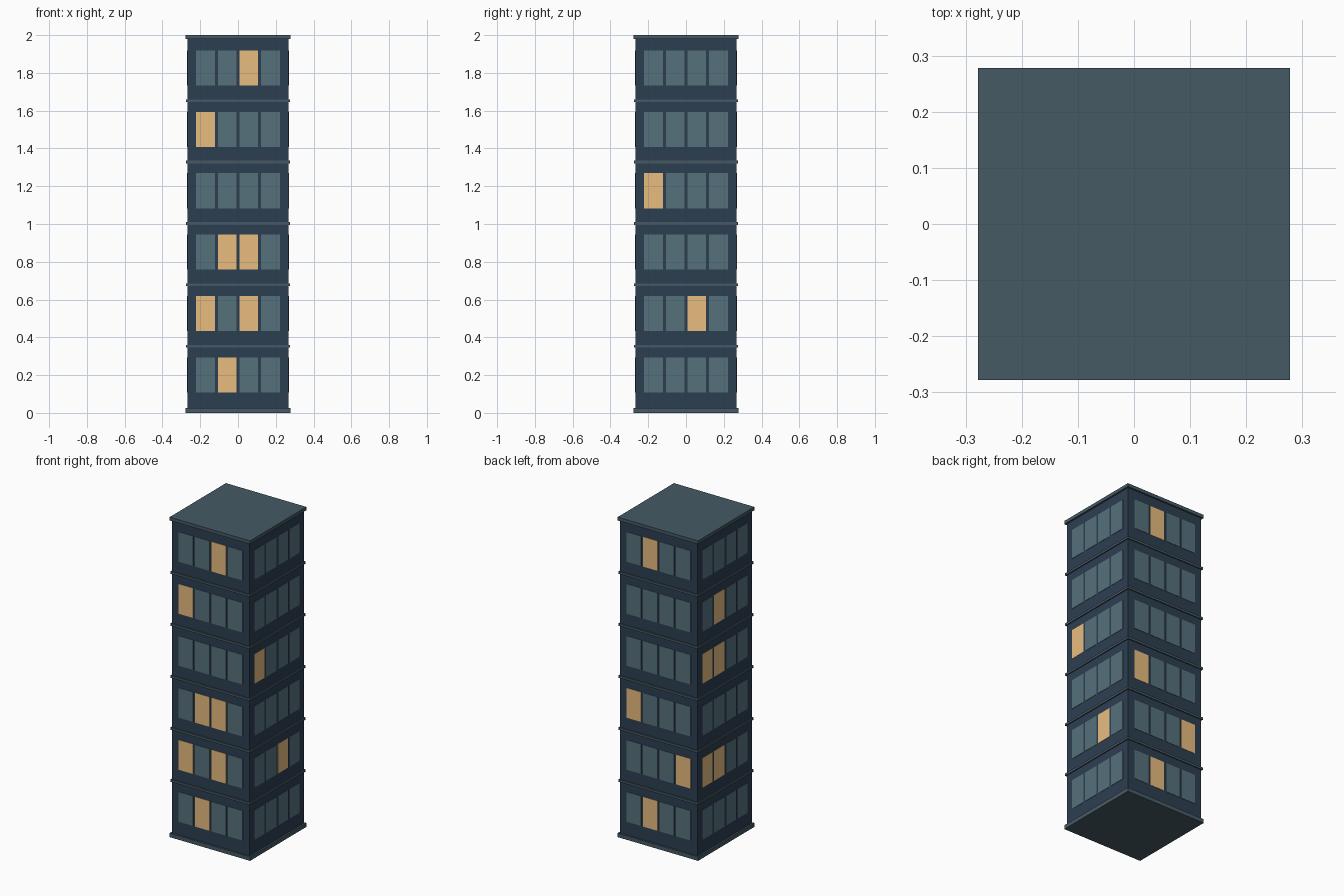
import bpy
from math import pi
from mathutils import Matrix, Vector

if "Cube" in bpy.data.objects:
    bpy.data.objects.remove(bpy.data.objects["Cube"])

FLOORS = 6
PITCH = 0.325          # storey height
HALF = 0.268           # wall half width


def material(name, rgb):
    def lin(c):
        c /= 255
        return c / 12.92 if c <= 0.04045 else ((c + 0.055) / 1.055) ** 2.4
    m = bpy.data.materials.new(name)
    m.diffuse_color = (*[lin(c) for c in rgb], 1)
    m.use_nodes = True
    m.node_tree.nodes["Principled BSDF"].inputs["Base Color"].default_value = m.diffuse_color
    return m


wall_mat = material("wall", (44, 62, 80))
trim_mat = material("trim", (69, 90, 100))
dark_mat = material("window_dark", (86, 113, 124))
lit_mat = material("window_lit", (232, 188, 128))


def box(name, size, centre, mat, turn=0.0):
    bpy.ops.mesh.primitive_cube_add(size=1)
    ob = bpy.context.object
    ob.name = name
    place = (Matrix.Rotation(turn, 4, 'Z') @ Matrix.Translation(Vector(centre))
             @ Matrix.Diagonal((*size, 1)))
    ob.data.transform(place)
    ob.data.materials.append(mat)
    return ob


def slab(name, half, low, high, mat):
    return box(name, (2 * half, 2 * half, high - low), (0, 0, (low + high) / 2), mat)


# Tower body, base and roof
slab("tower_body", HALF, 0.01, 1.99, wall_mat)
slab("base_slab", 0.278, 0.0, 0.025, trim_mat)
slab("roof_slab", 0.278, 1.979, 2.0, trim_mat)

# Thin bands between storeys
for i in range(1, FLOORS):
    z = 0.028 + PITCH * i
    slab(f"floor_band_{i}", 0.275, z - 0.007, z + 0.007, trim_mat)

# Lit windows as (floor, column), columns counted left to right from outside
lit = {
    "front": {(0, 1), (1, 0), (1, 2), (2, 1), (2, 2), (4, 0), (5, 2)},
    "right": {(1, 2), (3, 0)},
    "back": {(0, 1), (1, 3), (2, 0), (5, 1)},
    "left": {(1, 0), (1, 1), (3, 0), (3, 1), (4, 1)},
}

# Four windows per storey on each side
for side, (label, glowing) in enumerate(lit.items()):
    for f in range(FLOORS):
        for c in range(4):
            box(f"{label}_window_{f}_{c}", (0.1, 0.008, 0.186),
                ((c - 1.5) * 0.1143, -HALF + 0.002, 0.201 + PITCH * f),
                lit_mat if (f, c) in glowing else dark_mat, side * pi / 2)
